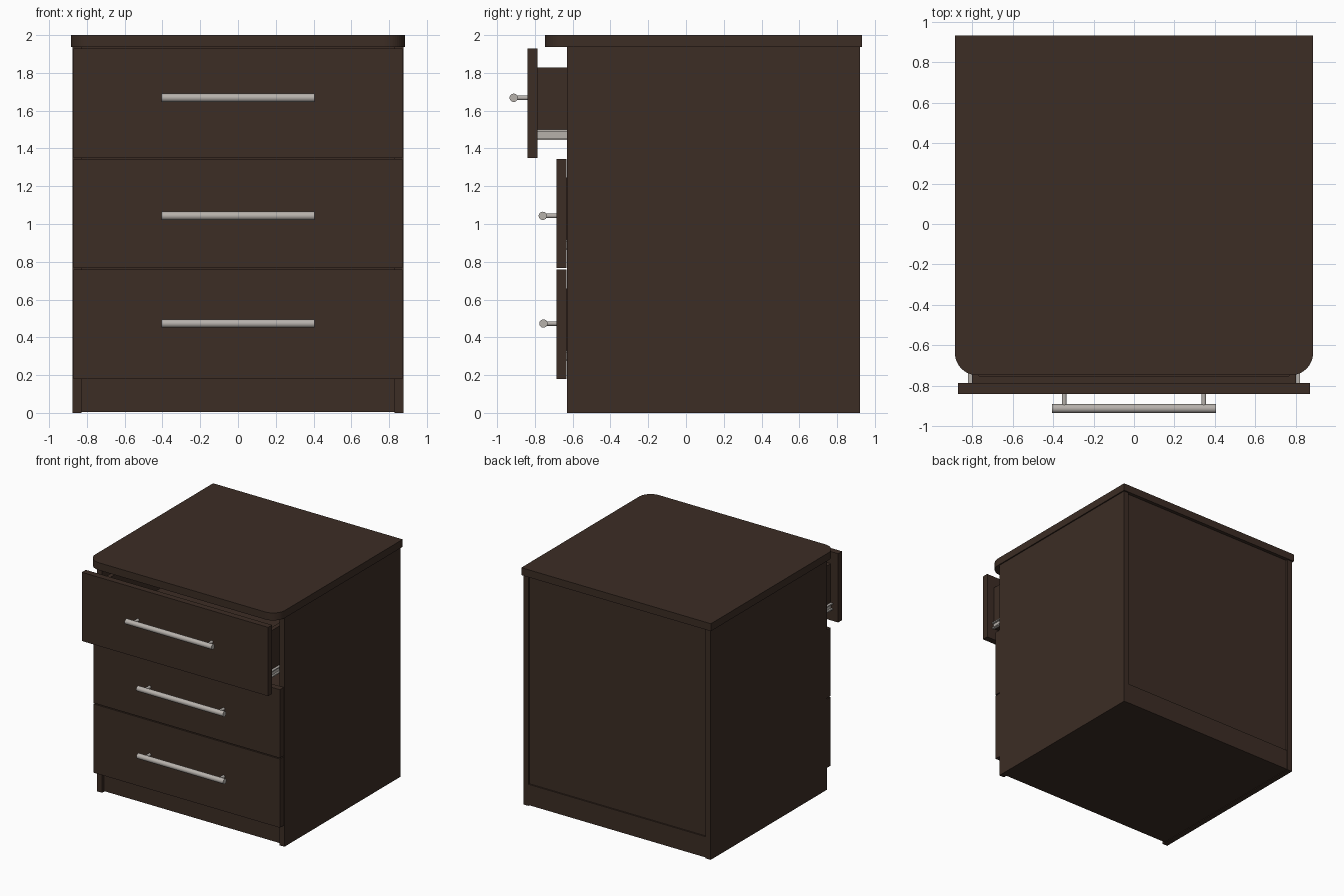
import bpy, bmesh, math
from mathutils import Vector

if "Cube" in bpy.data.objects:
    bpy.data.objects.remove(bpy.data.objects["Cube"])


def material(name, rgb):
    m = bpy.data.materials.new(name)
    m.diffuse_color = (*rgb, 1)
    m.use_nodes = True
    m.node_tree.nodes["Principled BSDF"].inputs["Base Color"].default_value = m.diffuse_color
    return m


WOOD = material("dark_brown_wood", (0.045, 0.026, 0.018))
METAL = material("brushed_metal", (0.47, 0.44, 0.41))


def finish(name, bm, mat):
    bmesh.ops.recalc_face_normals(bm, faces=bm.faces[:])
    me = bpy.data.meshes.new(name)
    bm.to_mesh(me)
    bm.free()
    me.materials.append(mat)
    ob = bpy.data.objects.new(name, me)
    bpy.context.collection.objects.link(ob)
    return ob


def box(name, x, y, z, mat=WOOD):
    bm = bmesh.new()
    bmesh.ops.create_cube(bm, size=1)
    for v in bm.verts:
        v.co = Vector([(r[0] + r[1]) / 2 + c * (r[1] - r[0]) for c, r in zip(v.co, (x, y, z))])
    return finish(name, bm, mat)


def pair(name, x, y, z, mat=WOOD):
    box(name + "_right", x, y, z, mat)
    box(name + "_left", (-x[1], -x[0]), y, z, mat)


def rod(name, centre, axis, radius, length):
    bm = bmesh.new()
    bmesh.ops.create_cone(bm, cap_ends=True, segments=24, radius1=radius, radius2=radius, depth=length)
    q = Vector((0, 0, 1)).rotation_difference(Vector(axis))
    for v in bm.verts:
        v.co = q @ v.co + Vector(centre)
    ob = finish(name, bm, METAL)
    bpy.ops.object.select_all(action='DESELECT')
    ob.select_set(True)
    bpy.context.view_layer.objects.active = ob
    bpy.ops.object.shade_smooth_by_angle()


# worktop with rounded front corners
W, F, B, R = 0.885, -0.747, 0.932, 0.11
outline = [(W, B), (-W, B)]
for cx, start in ((-W + R, 180), (W - R, 270)):
    for i in range(13):
        a = math.radians(start + 90 * i / 12)
        outline.append((cx + R * math.cos(a), F + R + R * math.sin(a)))
bm = bmesh.new()
face = bm.faces.new([bm.verts.new((x, y, 1.937)) for x, y in outline])
ext = bmesh.ops.extrude_face_region(bm, geom=[face])
for v in ext["geom"]:
    if isinstance(v, bmesh.types.BMVert):
        v.co.z = 2.0
finish("worktop", bm, WOOD)

# carcass
pair("side_panel", (0.828, 0.875), (-0.63, 0.92), (0, 1.937))
box("back_panel", (-0.828, 0.828), (0.88, 0.903), (0.18, 1.937))
box("back_rail", (-0.828, 0.828), (0.873, 0.915), (0.005, 0.18))
box("plinth", (-0.828, 0.828), (-0.605, -0.56), (0.005, 0.18))
box("base_panel", (-0.828, 0.828), (-0.60, 0.88), (0.005, 0.05))


# drawer: front, open box, runners and bar handle
def drawer(name, z0, z1, y, handle_z, handle_y):
    box(name + "_front", (-0.87, 0.87), (y, y + 0.053), (z0, z1))
    f, b = y + 0.053, y + 1.45
    lo, hi = z0 + 0.10, z0 + 0.478
    pair(name + "_box_side", (0.765, 0.80), (f, b), (lo, hi))
    box(name + "_box_front", (-0.765, 0.765), (f, f + 0.035), (lo, hi))
    box(name + "_box_back", (-0.765, 0.765), (b - 0.035, b), (lo, hi))
    box(name + "_box_bottom", (-0.765, 0.765), (f + 0.035, b - 0.035), (lo + 0.01, lo + 0.03))
    # runner channel: web with two flanges
    pair(name + "_runner_web", (0.80, 0.805), (f, b), (lo - 0.005, lo + 0.05), METAL)
    pair(name + "_runner_lower", (0.805, 0.82), (f, b), (lo - 0.005, lo + 0.005), METAL)
    pair(name + "_runner_upper", (0.805, 0.82), (f, b), (lo + 0.04, lo + 0.05), METAL)
    pair(name + "_fixed_runner", (0.822, 0.828), (-0.62, 0.78), (lo, lo + 0.045), METAL)
    rod(name + "_handle_bar", (0, handle_y, handle_z), (1, 0, 0), 0.022, 0.81)
    for s in (-1, 1):
        rod(f"{name}_handle_post_{'left' if s < 0 else 'right'}",
            (s * 0.345, (handle_y + y) / 2, handle_z), (0, 1, 0), 0.012, y - handle_y)


drawer("top_drawer", 1.35, 1.93, -0.84, 1.668, -0.912)
drawer("middle_drawer", 0.768, 1.345, -0.685, 1.043, -0.758)
drawer("bottom_drawer", 0.18, 0.76, -0.685, 0.473, -0.755)
